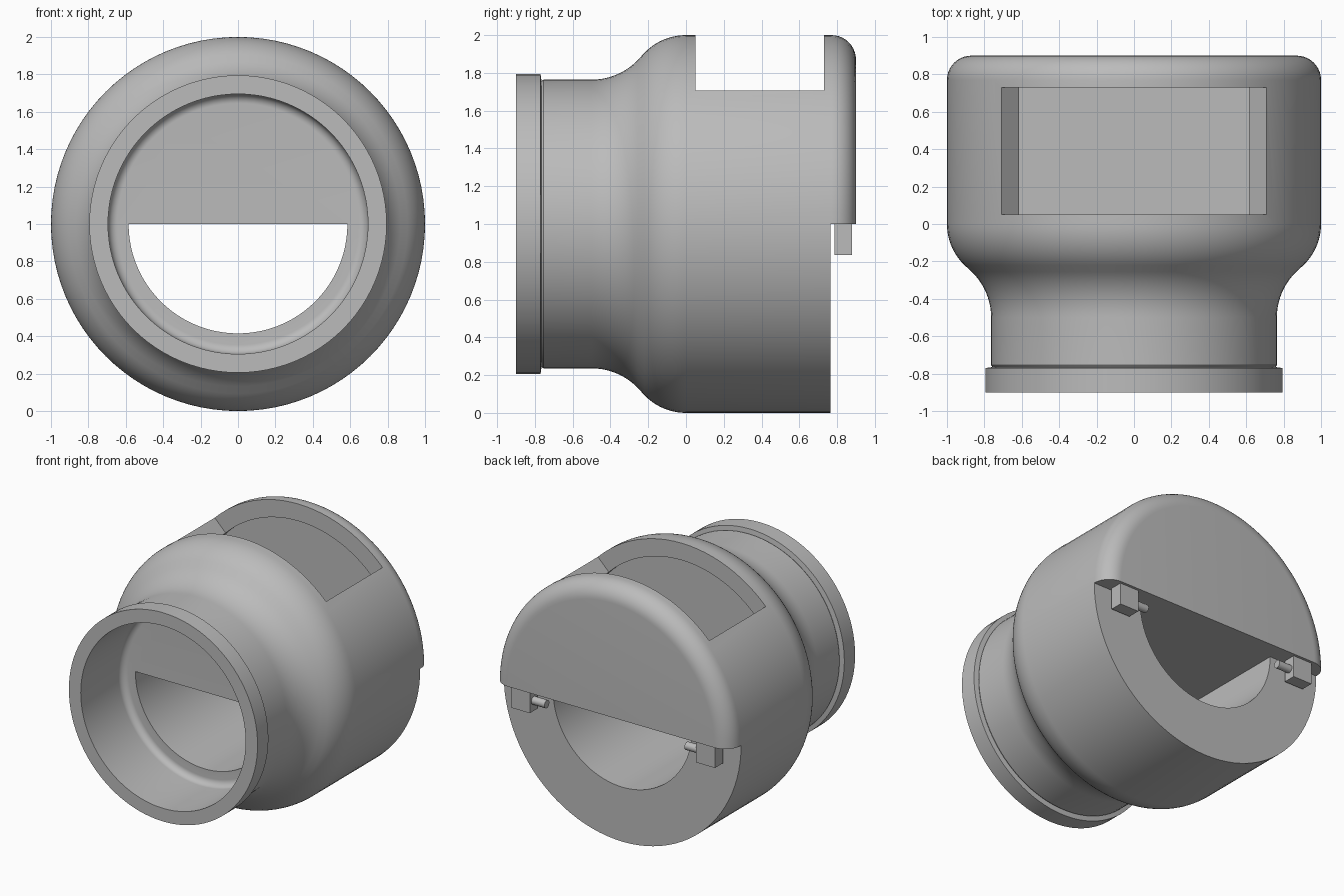
import bpy, bmesh, math
from mathutils import Vector

cube = bpy.data.objects.get("Cube")
if cube:
    bpy.data.objects.remove(cube)

CZ = 1.0       # height of the main axis, which runs along y
SEG = 96

grey = bpy.data.materials.new("plain_grey")
grey.use_nodes = True
colour = (0.5, 0.5, 0.5, 1)
grey.diffuse_color = colour
grey.node_tree.nodes["Principled BSDF"].inputs["Base Color"].default_value = colour


def finish(name, bm):
    bmesh.ops.recalc_face_normals(bm, faces=bm.faces)
    mesh = bpy.data.meshes.new(name)
    bm.to_mesh(mesh)
    bm.free()
    mesh.materials.append(grey)
    obj = bpy.data.objects.new(name, mesh)
    bpy.context.collection.objects.link(obj)
    return obj


def arc(cy, cr, radius, a0, a1, n=10):
    """Points (y, r) along an arc, angles in degrees from +y."""
    angles = [math.radians(a0 + (a1 - a0) * i / n) for i in range(n + 1)]
    return [(cy + radius * math.cos(a), cr + radius * math.sin(a)) for a in angles]


def lathe(name, profile):
    """Revolve (y, r) points about the main axis and cap both ends."""
    bm = bmesh.new()
    rings = []
    for y, r in profile:
        rings.append([bm.verts.new((r * math.sin(math.tau * i / SEG), y,
                                    CZ + r * math.cos(math.tau * i / SEG)))
                      for i in range(SEG)])
    for a, b in zip(rings, rings[1:]):
        for i in range(SEG):
            j = (i + 1) % SEG
            bm.faces.new((a[i], a[j], b[j], b[i]))
    bm.faces.new(rings[0])
    bm.faces.new(rings[-1])
    return finish(name, bm)


def prism(name, outline, y0, y1):
    """Extrude an (x, z) outline along y."""
    bm = bmesh.new()
    face = bm.faces.new([bm.verts.new((x, y0, z)) for x, z in outline])
    moved = bmesh.ops.extrude_face_region(bm, geom=[face])["geom"]
    bmesh.ops.translate(bm, vec=Vector((0, y1 - y0, 0)),
                        verts=[v for v in moved if isinstance(v, bmesh.types.BMVert)])
    return finish(name, bm)


def cap_outline(radius, floor, up):
    """Part of a circle above (up=1) or below (up=-1) a level line."""
    a0 = math.asin((floor - CZ) / radius)
    n = 48
    angles = [a0 + (math.pi - 2 * a0) * i / n for i in range(n + 1)]
    return [(radius * math.cos(a), CZ + up * radius * math.sin(a)) for a in angles]


# Body: front collar, neck, flared shoulder and rounded back
body = lathe("valve_body",
             [(-0.9, 0.795), (-0.77, 0.795), (-0.765, 0.757), (-0.755, 0.764)]
             + arc(-0.5, 1.104, 0.34, 270, 316)
             + arc(0.0, 0.695, 0.305, 136, 90)
             + arc(0.77, 0.87, 0.13, 90, 0))

# Cutters: front bore, lower channel, open lower back, upper chamber, top window
bore = lathe("bore_cutter", [(-1.0, 0.695)] + arc(-0.45, 0.645, 0.05, 90, 0))
channel = prism("channel_cutter", cap_outline(0.585, CZ, -1), -0.5, 0.8)
lower_back = prism("lower_back_cutter", [(-1.2, -0.2), (1.2, -0.2), (1.2, CZ), (-1.2, CZ)],
                   0.765, 1.1)
chamber = prism("chamber_cutter", cap_outline(0.87, 1.13, 1), 0.015, 0.765)
window = prism("window_cutter", [(-0.4, 1.4), (0.4, 1.4), (1.2, 2.2), (-1.2, 2.2)],
               0.05, 0.73)

bpy.context.view_layer.objects.active = body
for cutter in (bore, channel, lower_back, chamber, window):
    mod = body.modifiers.new(cutter.name, 'BOOLEAN')
    mod.operation = 'DIFFERENCE'
    mod.solver = 'EXACT'
    mod.object = cutter
    bpy.ops.object.modifier_apply(modifier=mod.name)
    bpy.data.objects.remove(cutter)

bpy.ops.object.select_all(action='DESELECT')
body.select_set(True)
bpy.ops.object.shade_smooth_by_angle(angle=math.radians(30))

# Hinge blocks under the back cap, each with a pin pointing inward
for side, label in ((1, "left"), (-1, "right")):
    xs = sorted((side * 0.70, side * 0.86))
    prism(label + "_hinge_block",
          [(xs[0], 0.835), (xs[1], 0.835), (xs[1], 1.0), (xs[0], 1.0)], 0.785, 0.88)
    bpy.ops.mesh.primitive_cylinder_add(vertices=24, radius=0.03, depth=0.14,
                                        location=(side * 0.66, 0.832, 0.915),
                                        rotation=(0, math.pi / 2, 0))
    pin = bpy.context.object
    pin.name = label + "_hinge_pin"
    pin.data.materials.append(grey)
    bpy.ops.object.shade_smooth_by_angle(angle=math.radians(30))
